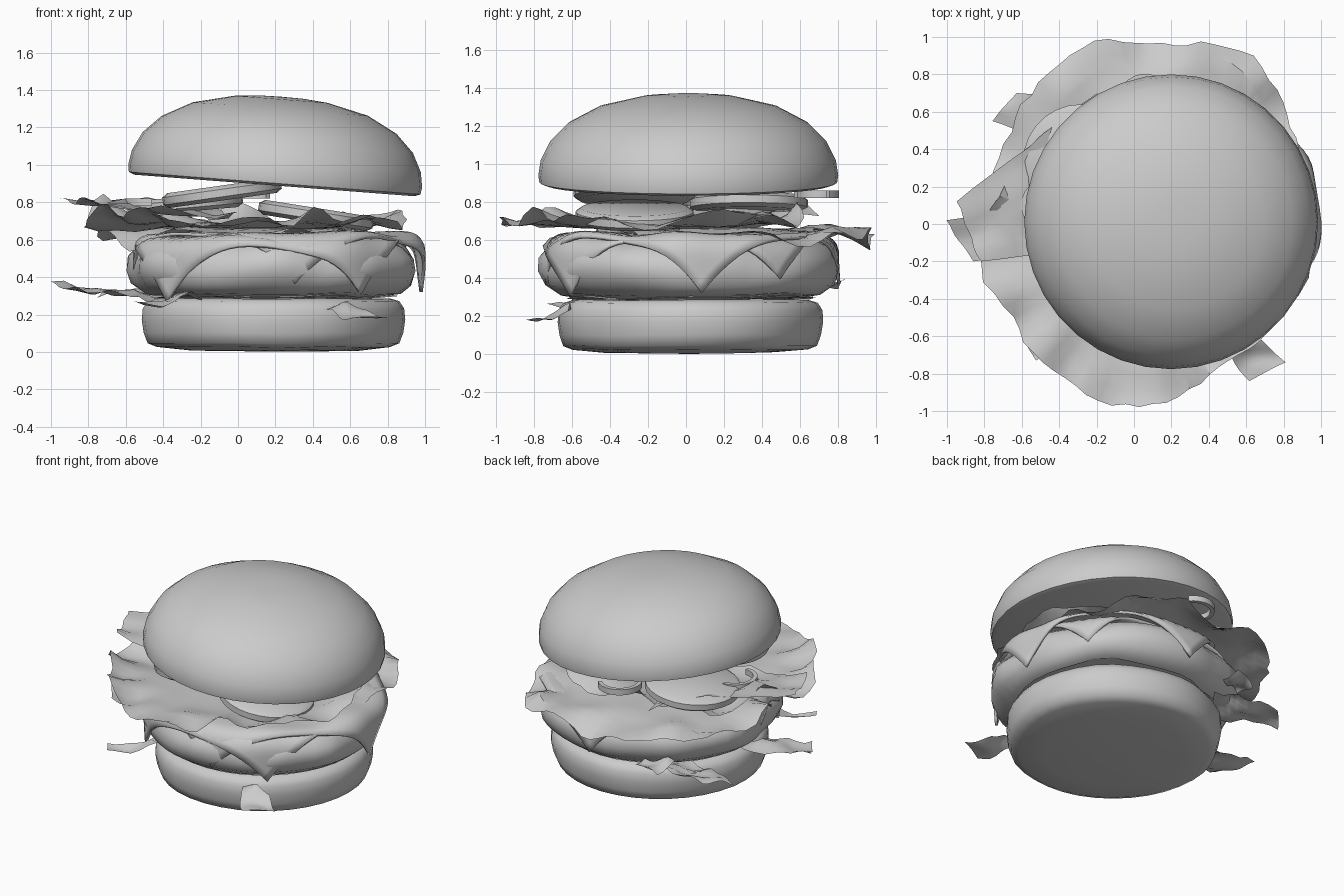
import bpy, bmesh, math
from mathutils import Vector, Matrix, noise

cube = bpy.data.objects.get("Cube")
if cube:
    bpy.data.objects.remove(cube)

grey = bpy.data.materials.new("plain_grey")
grey.use_nodes = True
grey.diffuse_color = (0.6, 0.6, 0.6, 1)
grey.node_tree.nodes["Principled BSDF"].inputs["Base Color"].default_value = (0.6, 0.6, 0.6, 1)

MID = Vector((0.19, 0.02, 0))


def finish(name, bm, angle=50, thickness=0):
    """Turn a bmesh into a smooth shaded object."""
    bmesh.ops.recalc_face_normals(bm, faces=bm.faces)
    mesh = bpy.data.meshes.new(name)
    bm.to_mesh(mesh)
    bm.free()
    mesh.materials.append(grey)
    obj = bpy.data.objects.new(name, mesh)
    bpy.context.collection.objects.link(obj)
    if thickness:
        solid = obj.modifiers.new("thickness", "SOLIDIFY")
        solid.thickness = thickness
    bpy.ops.object.select_all(action="DESELECT")
    obj.select_set(True)
    bpy.context.view_layer.objects.active = obj
    bpy.ops.object.shade_smooth_by_angle(angle=math.radians(angle))
    return obj


def lathe(name, profile, place=MID, tilt=0, wobble=0.0, steps=36):
    """Revolve (radius, height) points; both ends lie on the axis."""
    bm = bmesh.new()
    points = [bm.verts.new((r, 0, z)) for r, z in profile]
    edges = [bm.edges.new(pair) for pair in zip(points, points[1:])]
    bmesh.ops.spin(bm, geom=points + edges, axis=(0, 0, 1), cent=(0, 0, 0),
                   angle=math.tau, steps=steps)
    bmesh.ops.remove_doubles(bm, verts=bm.verts, dist=0.001)
    for v in bm.verts:
        bump = noise.noise(v.co * 3 + place) * wobble
        v.co.x *= 1 + bump
        v.co.y *= 1 + bump
        v.co.z += bump * 0.3
    obj = finish(name, bm)
    obj.location = place
    obj.rotation_euler.y = math.radians(tilt)
    return obj


def ripple(p, amount, scale=4.0):
    return noise.noise(Vector((p.x, p.y, p.z * 0.3)) * scale) * amount


def leaf_sheet(name, centre, radii, rise, wave, rings=10, fine=6):
    """Wavy round leaf whose outline is given by radii at equal angles."""
    centre = Vector(centre)
    count = len(radii) * fine
    bm = bmesh.new()
    hub = bm.verts.new(centre)
    previous = None
    for k in range(1, rings + 1):
        t = k / rings
        loop = []
        for i in range(count):
            a, f = i // fine, (i % fine) / fine
            f = f * f * (3 - 2 * f)
            r = radii[a] * (1 - f) + radii[(a + 1) % len(radii)] * f
            angle = math.tau * i / count
            ray = Vector((math.cos(angle), math.sin(angle), 0))
            p = centre + ray * r * t
            p += ray * ripple(p, 0.035, 8) * t ** 4
            # The rim lifts or droops, and the middle stays level
            p.z += rise * t ** 4 + ripple(p, wave) * t ** 3
            loop.append(bm.verts.new(p))
        for i in range(count):
            j = (i + 1) % count
            if previous:
                bm.faces.new((previous[i], loop[i], loop[j], previous[j]))
            else:
                bm.faces.new((hub, loop[i], loop[j]))
        previous = loop
    return finish(name, bm, 35)


def scrap(name, a, b, c, d, wave=0.06, n=8):
    """Crinkled four-cornered leaf piece."""
    a, b, c, d = map(Vector, (a, b, c, d))
    bm = bmesh.new()
    rows = []
    for i in range(n + 1):
        row = []
        for j in range(n + 1):
            u, v = i / n, j / n
            p = a.lerp(b, u).lerp(d.lerp(c, u), v)
            p.z += ripple(p, wave, 7)
            p.x += ripple(p.yxz, wave * 0.5, 8)
            row.append(bm.verts.new(p))
        rows.append(row)
    for i in range(n):
        for j in range(n):
            bm.faces.new((rows[i][j], rows[i + 1][j], rows[i + 1][j + 1], rows[i][j + 1]))
    return finish(name, bm, 40)


def cheese_slice(name, centre, half, turn, offset, flat=0.68, bend=0.1):
    """Square sheet, laid off centre, that folds down past the patty edge."""
    bm = bmesh.new()
    bmesh.ops.create_grid(bm, x_segments=28, y_segments=28, size=half)
    arc = bend * math.pi / 2
    for v in bm.verts:
        v.co += Vector(offset)
        r = v.co.length
        s = r - flat
        if s > 0:
            fold = min(s, arc) / bend
            out = flat + bend * math.sin(fold)
            v.co = v.co * (out / r)
            v.co.z = -bend * (1 - math.cos(fold)) - max(0, s - arc)
        bump = noise.noise(v.co * 3)
        v.co *= 1 + bump * 0.03
        v.co.z += bump * 0.02
    bm.transform(Matrix.Translation(centre) @ Matrix.Rotation(math.radians(turn), 4, "Z"))
    return finish(name, bm, 50, 0.018)


def onion_strip(name, centre, radius, start, z):
    """Bent strip with a square section."""
    bm = bmesh.new()
    last = None
    for i in range(13):
        a = math.radians(start + i * 15)
        ring = []
        for dr, dz in ((-1, -1), (1, -1), (1, 1), (-1, 1)):
            r = radius + dr * 0.014
            ring.append(bm.verts.new((centre[0] + r * math.cos(a), centre[1] + r * math.sin(a),
                                      z + dz * 0.02)))
        if last:
            for k in range(4):
                m = (k + 1) % 4
                bm.faces.new((last[k], ring[k], ring[m], last[m]))
        else:
            bm.faces.new(ring)
        last = ring
    bm.faces.new(last)
    return finish(name, bm)


# Buns
lathe("bottom_bun", [(0, 0), (0.45, 0.008), (0.62, 0.025), (0.67, 0.045), (0.69, 0.1), (0.7, 0.17),
                     (0.695, 0.23), (0.67, 0.27), (0.62, 0.285), (0, 0.29)], wobble=0.02)
lathe("top_bun", [(0, 0), (0.75, 0), (0.782, 0.012), (0.788, 0.05), (0.775, 0.13), (0.725, 0.23),
                  (0.63, 0.325), (0.47, 0.41), (0.25, 0.462), (0.12, 0.474), (0, 0.476)],
      MID + Vector((0.005, -0.008, 0.89)), tilt=4.4)

# Patty
lathe("patty", [(0, 0.3), (0.57, 0.295), (0.68, 0.31), (0.75, 0.36), (0.78, 0.43), (0.775, 0.5),
                (0.73, 0.56), (0.66, 0.595), (0, 0.6)], wobble=0.07, steps=48)

# Cheese
cheese_slice("lower_cheese", (0.2, 0.01, 0.615), 0.72, -5, (-0.03, -0.06, 0))
cheese_slice("upper_cheese", (0.22, 0.03, 0.635), 0.71, 49, (0.03, -0.03, 0))

# Large lettuce leaves, radii run anticlockwise from +x
leaf_sheet("back_lettuce", (0.15, 0.2, 0.66),
           [0.72, 0.77, 0.84, 0.76, 0.86, 0.86, 0.9, 0.8, 0.7, 0.7, 0.7, 0.7], -0.05, 0.12)
leaf_sheet("front_lettuce", (0.1, -0.15, 0.66),
           [0.79, 0.82, 0.8, 0.75, 0.8, 0.86, 0.93, 0.83, 0.83, 0.82, 0.71, 0.74], 0.07, 0.16)
scrap("side_lettuce", (-0.95, 0.12, 0.83), (-0.82, -0.2, 0.79), (0, -0.1, 0.73), (-0.2, 0.7, 0.77), 0.06)

# Tomato slices
for name, place, radius, tilt in (("middle_tomato", (-0.08, -0.27, 0.81), 0.32, -8),
                                  ("front_tomato", (0.41, -0.27, 0.69), 0.31, 9),
                                  ("back_tomato", (-0.28, 0.33, 0.75), 0.31, -5)):
    lathe(name, [(0, 0), (radius - 0.03, 0), (radius, 0.02), (radius, 0.06),
                 (radius - 0.03, 0.08), (0, 0.08)], Vector(place), tilt, steps=28)

# Onion strips
onion_strip("back_onion", (0.06, 0.66), 0.13, 40, 0.84)
onion_strip("right_onion", (-0.46, 0.1), 0.13, 90, 0.8)

# Small lettuce scraps above the bottom bun
lathe("lower_lettuce", [(0, 0.285), (0.4, 0.29), (0.66, 0.295), (0.6, 0.305), (0, 0.31)], wobble=0.1)
scrap("front_scrap", (0.62, -0.84, 0.18), (0.8, -0.74, 0.21), (0.7, -0.62, 0.23), (0.45, -0.6, 0.25))
scrap("right_scrap", (-1.0, 0.02, 0.37), (-0.85, -0.2, 0.34), (-0.42, -0.14, 0.29), (-0.46, 0.1, 0.3))
scrap("back_right_scrap", (-0.76, 0.55, 0.29), (-0.62, 0.7, 0.31), (-0.12, 0.66, 0.3), (-0.32, 0.4, 0.3))
scrap("front_right_scrap", (-0.57, -0.66, 0.28), (-0.52, -0.73, 0.27), (-0.18, -0.5, 0.3), (-0.3, -0.42, 0.3))
scrap("back_sliver", (-0.35, 0.8, 0.36), (-0.2, 0.84, 0.39), (-0.15, 0.7, 0.38), (-0.35, 0.62, 0.36))
